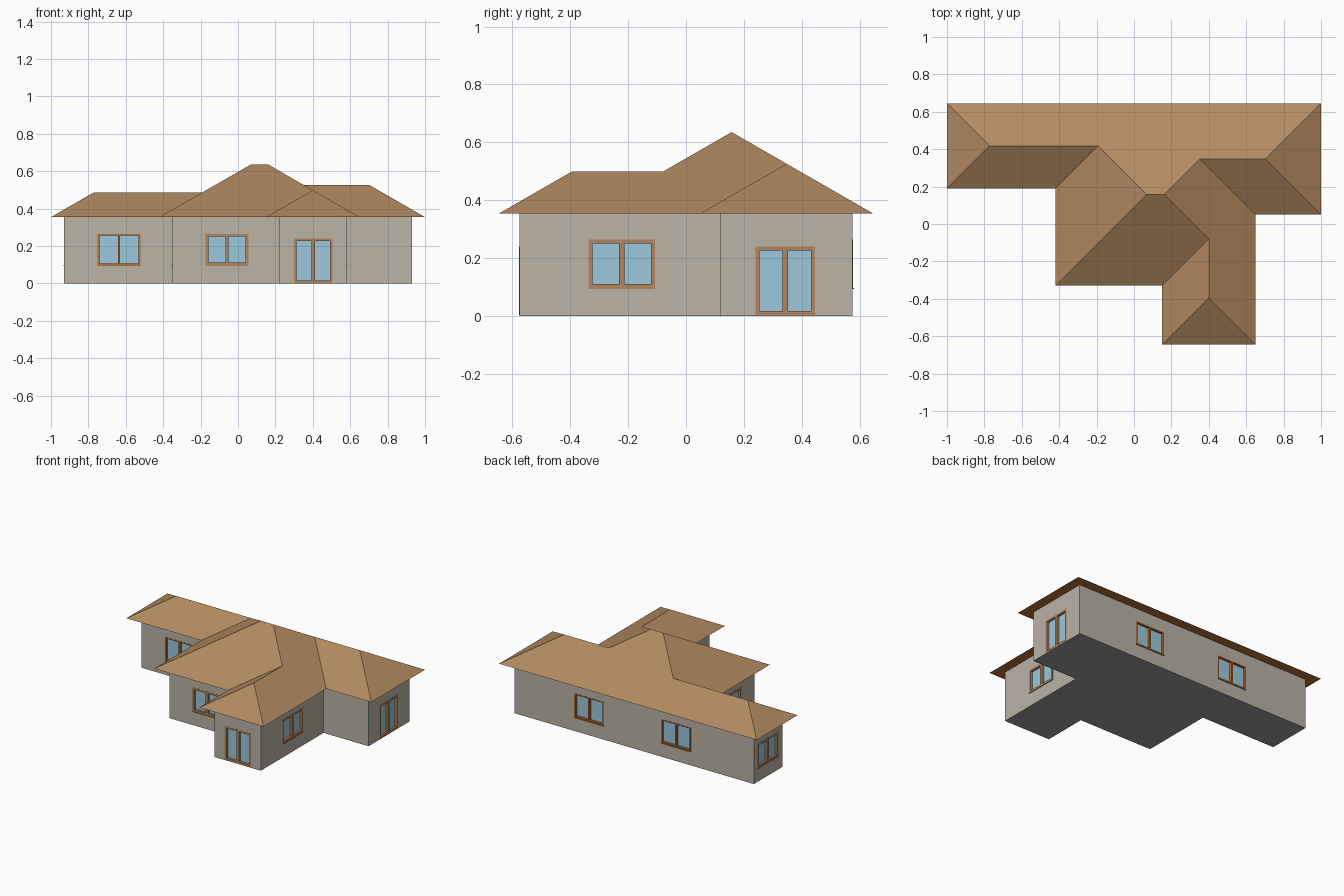
import bpy, bmesh

if "Cube" in bpy.data.objects:
    bpy.data.objects.remove(bpy.data.objects["Cube"])


def material(name, rgb):
    def lin(c):
        c /= 255
        return c / 12.92 if c < 0.04045 else ((c + 0.055) / 1.055) ** 2.4
    m = bpy.data.materials.new(name)
    m.diffuse_color = (*[lin(c) for c in rgb], 1)
    m.use_nodes = True
    m.node_tree.nodes["Principled BSDF"].inputs["Base Color"].default_value = m.diffuse_color
    return m


WALL = material("warm grey wall", (187, 179, 166))
FLOOR = material("grey floor", (155, 155, 155))
ROOF = material("tan roof", (178, 138, 97))
SOFFIT = material("orange brown trim", (182, 110, 54))
FRAME = material("brown frame", (180, 134, 94))
GLASS = material("blue glass", (156, 200, 221))

EAVE, PITCH, OVER = 0.355, 0.575, 0.07


def add_object(name, bm, *mats):
    me = bpy.data.meshes.new(name)
    bm.to_mesh(me)
    bm.free()
    for m in mats:
        me.materials.append(m)
    ob = bpy.data.objects.new(name, me)
    bpy.context.collection.objects.link(ob)
    return ob


def add_box(bm, lo, hi):
    vs = bmesh.ops.create_cube(bm, size=1)["verts"]
    for v in vs:
        for k in range(3):
            v.co[k] = lo[k] if v.co[k] < 0 else hi[k]


# Plan points of the hip roof: eave corners a-j, ridge ends with their run from the eave
P = {
    "a": (-1, .645, 0), "b": (1, .645, 0), "c": (1, .05, 0), "d": (.65, .05, 0),
    "e": (.65, -.645, 0), "f": (.15, -.645, 0), "g": (.15, -.33, 0),
    "h": (-.42, -.33, 0), "i": (-.42, .19, 0), "j": (-1, .19, 0),
    "A": (-.7725, .4175, .2275), "B": (-.1925, .4175, .2275),
    "C": (.0675, .1575, .4875), "D": (.1625, .1575, .4875),
    "E": (.3525, .3475, .2975), "F": (.7025, .3475, .2975),
    "G": (.4, -.395, .25), "H": (.4, -.08, .25),
}
SLOPES = ["aABCDEFb", "ajA", "jiBA", "ihCB", "hgHDC", "gfGH", "feG",
          "edEDHG", "dcFE", "cbF"]
OUTLINE = "abcdefghij"

# Roof slopes and flat soffit
bm = bmesh.new()
verts = {k: bm.verts.new((x, y, EAVE + r * PITCH)) for k, (x, y, r) in P.items()}
for s in SLOPES:
    bm.faces.new([verts[k] for k in s])
soffit = bm.faces.new([verts[k] for k in OUTLINE])
soffit.material_index = 1
bmesh.ops.recalc_face_normals(bm, faces=bm.faces)
add_object("hip_roof", bm, ROOF, SOFFIT)

# Walls: the eave outline moved inwards by the overhang, then extruded
bm = bmesh.new()
pts = [P[k][:2] for k in OUTLINE]
ring = []
for n, (x, y) in enumerate(pts):
    dx = dy = 0
    for (ax, ay), (bx, by) in ((pts[n - 1], (x, y)), ((x, y), pts[(n + 1) % len(pts)])):
        if abs(ax - bx) < 1e-6:
            dx = OVER * (-1 if by < ay else 1)
        else:
            dy = OVER * (-1 if bx > ax else 1)
    ring.append(bm.verts.new((x + dx, y + dy, 0)))
base = bm.faces.new(ring)
top = bmesh.ops.extrude_face_region(bm, geom=[base])["geom"]
for v in top:
    if isinstance(v, bmesh.types.BMVert):
        v.co.z = EAVE
bmesh.ops.recalc_face_normals(bm, faces=bm.faces)
for f in bm.faces:
    f.material_index = 1 if f.normal.z < -0.5 else 0
walls = add_object("walls", bm, WALL, FLOOR)

# Openings: name, wall axis, wall position, outward sign, start, end, door?, trim
OPENINGS = [
    ("front_left_window", 1, .26, -1, -.75, -.522, False, SOFFIT),
    ("front_middle_window", 1, -.26, -1, -.173, .055, False, FRAME),
    ("front_door", 1, -.575, -1, .30, .505, True, FRAME),
    ("right_window", 0, .58, 1, -.337, -.107, False, FRAME),
    ("right_door", 0, .93, 1, .24, .445, True, FRAME),
    ("back_right_window", 1, .575, 1, .235, .465, False, SOFFIT),
    ("back_left_window", 1, .575, 1, -.44, -.21, False, SOFFIT),
    ("left_window", 0, -.93, -1, .305, .535, False, FRAME),
    ("middle_left_window", 0, -.35, -1, -.115, .115, False, FRAME),
]
DEPTH = 0.02
cut = bmesh.new()
for name, axis, pos, sign, u0, u1, door, trim in OPENINGS:
    z0, z1 = (0.003, 0.24) if door else (0.097, 0.265)
    w = 0.009 if trim is SOFFIT else 0.014
    mid = (u0 + u1) / 2

    def part(bm, ua, ub, na, nb, za, zb):
        # n is measured outwards from the wall face
        n = sorted((pos + sign * na, pos + sign * nb))
        lo, hi = [0, 0, za], [0, 0, zb]
        lo[axis], hi[axis] = n
        lo[1 - axis], hi[1 - axis] = ua, ub
        add_box(bm, lo, hi)

    part(cut, u0, u1, -DEPTH, 0.02, z0, z1)

    # Frame, centre bar and a thin sill
    bm = bmesh.new()
    for ua, ub in ((u0, u0 + w), (u1 - w, u1), (mid - w * .65, mid + w * .65)):
        part(bm, ua, ub, -DEPTH, 0.001, z0, z1)
    for za, zb in ((z0, z0 + w), (z1 - w, z1)):
        part(bm, u0 + w, u1 - w, -DEPTH, 0.001, za, zb)
    if not door:
        part(bm, u0, u1, -DEPTH, 0.005, z0 - 0.004, z0)
    add_object(name + "_frame", bm, trim)

    # Glass set back in the opening
    bm = bmesh.new()
    part(bm, u0 + w / 2, u1 - w / 2, -DEPTH - .002, -DEPTH + .005, z0 + w / 2, z1 - w / 2)
    add_object(name + "_glass", bm, GLASS)

# Cut the openings out of the walls
cutter = add_object("opening_cutter", cut, WALL)
cutter.hide_render = True
cutter.hide_viewport = True
mod = walls.modifiers.new("openings", "BOOLEAN")
mod.operation = "DIFFERENCE"
mod.solver = "EXACT"
mod.object = cutter
